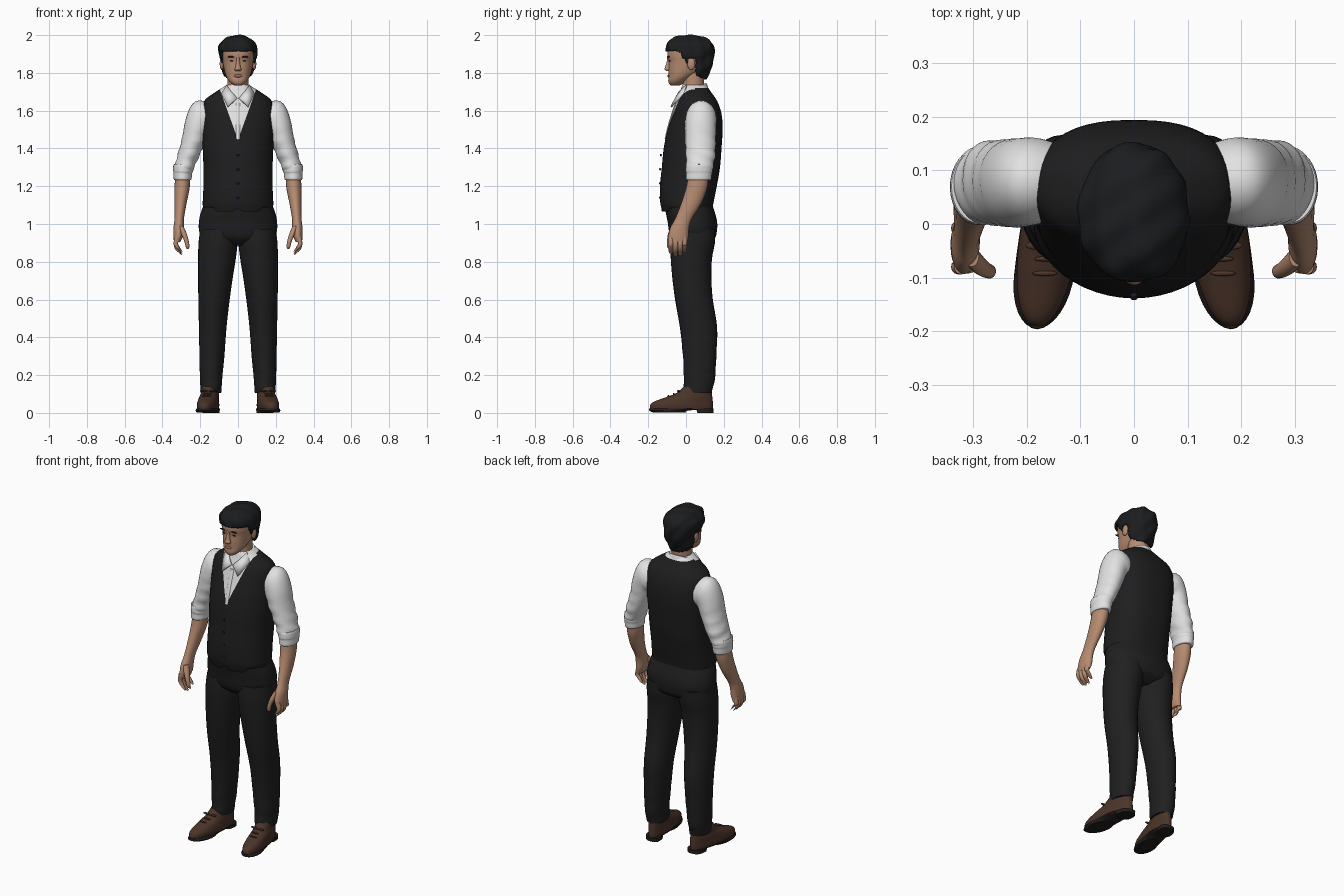
import bpy, bmesh
from math import sin, cos, pi, radians, copysign
from mathutils import Vector


def colour(name, r, g, b):
    m = bpy.data.materials.new(name)
    m.diffuse_color = (r, g, b, 1)
    return m


SKIN = colour("skin", 0.47, 0.26, 0.165)
LIP = colour("lips", 0.34, 0.15, 0.11)
HAIR = colour("black hair", 0.011, 0.012, 0.013)
SHIRT = colour("white shirt", 0.76, 0.76, 0.76)
VEST = colour("black vest", 0.013, 0.013, 0.014)
PANTS = colour("black trousers", 0.014, 0.014, 0.015)
SHOE = colour("brown leather", 0.07, 0.034, 0.022)
SOLE = colour("dark sole", 0.016, 0.014, 0.013)


def finish(bm, name, mats, mirror=False, thick=0):
    bmesh.ops.recalc_face_normals(bm, faces=bm.faces)
    me = bpy.data.meshes.new(name)
    bm.to_mesh(me)
    bm.free()
    ob = bpy.data.objects.new(name, me)
    bpy.context.collection.objects.link(ob)
    for m in mats:
        me.materials.append(m)
    if thick:
        s = ob.modifiers.new("thickness", 'SOLIDIFY')
        s.thickness, s.offset = thick, -1
    if mirror:
        ob.modifiers.new("mirror", 'MIRROR')
    return ob


def ring(z, y0, y1, rx, x=0, tilt=0):
    """Section given by its front and back y."""
    return (x, (y0 + y1) / 2, z, rx, (y1 - y0) / 2, tilt)


def spline(rows, sub):
    """Smooth in-between sections (Catmull-Rom)."""
    out, n = [], len(rows)
    for i in range(n - 1):
        a, b, c, d = rows[max(i - 1, 0)], rows[i], rows[i + 1], rows[min(i + 2, n - 1)]
        for k in range(sub):
            t = k / sub
            out.append([0.5 * (2 * q + (r - p) * t + (2 * p - 5 * q + 4 * r - s) * t * t
                               + (3 * q - p - 3 * r + s) * t ** 3)
                        for p, q, r, s in zip(a, b, c, d)])
    return out + [list(rows[-1])]


def loft_mesh(rows, seg=32, sub=4, back=2.0, front=2.0, warp=None):
    bm, rings = bmesh.new(), []
    for x, y, z, rx, ry, tilt in spline(rows, sub):
        t, loop = radians(tilt), []
        for i in range(seg):
            c, s = cos(2 * pi * i / seg), sin(2 * pi * i / seg)
            e = 2 / (back if s > 0 else front)
            u, v = copysign(abs(c) ** e, c) * rx, copysign(abs(s) ** e, s) * ry
            p = Vector((x + u * cos(t), y + v, z + u * sin(t)))
            loop.append(bm.verts.new(warp(p) if warp else p))
        rings.append(loop)
    for a, b in zip(rings, rings[1:]):
        for i in range(seg):
            j = (i + 1) % seg
            bm.faces.new((a[i], a[j], b[j], b[i]))
    bm.faces.new(rings[0])
    bm.faces.new(rings[-1])
    return bm


def loft(name, mat, rows, mirror=False, **kw):
    return finish(loft_mesh(rows, **kw), name, [mat], mirror)


def blob(name, mat, loc, size, mirror=False):
    bm = bmesh.new()
    bmesh.ops.create_uvsphere(bm, u_segments=16, v_segments=10, radius=1)
    bmesh.ops.scale(bm, vec=size, verts=bm.verts)
    bmesh.ops.translate(bm, vec=loc, verts=bm.verts)
    return finish(bm, name, [mat], mirror)


# Vest and shirt front: one torso, cut along the neckline V
bm = loft_mesh([ring(1.085, -.128, .142, .183), ring(1.11, -.136, .145, .187),
                ring(1.2, -.138, .163, .183), ring(1.3, -.128, .18, .183),
                ring(1.4, -.118, .188, .187), ring(1.5, -.098, .194, .19),
                ring(1.57, -.076, .19, .19), ring(1.62, -.06, .178, .187),
                ring(1.66, -.046, .16, .172), ring(1.695, -.032, .135, .125),
                ring(1.72, -.025, .118, .085), ring(1.735, -.02, .108, .062)],
               seg=48, back=2.5,
               warp=lambda p: p - Vector((0, 0, .02 if p.z < 1.09 and p.y < -.09 and abs(p.x) > .008 else 0)))
V_SLOPE, V_TIP = 0.36, 1.445
for s in (1, -1):
    bmesh.ops.bisect_plane(bm, geom=bm.verts[:] + bm.edges[:] + bm.faces[:],
                           plane_co=(0, 0, V_TIP), plane_no=(s, 0, -V_SLOPE))
for f in bm.faces:
    c = f.calc_center_median()
    in_v = c.y < .045 and abs(c.x) < V_SLOPE * (c.z - V_TIP)
    f.material_index = int(in_v or c.z > 1.722)
finish(bm, "vest_and_shirt_front", [VEST, SHIRT])
for i in range(4):
    blob("vest_button", VEST, (0, -.137 + .004 * max(0, i - 2), 1.14 + .075 * i), (.007, .005, .007))
loft("shirt_placket", SHIRT, [ring(1.45, -.113, -.105, .009), ring(1.53, -.094, -.085, .011),
                              ring(1.64, -.059, -.05, .011)], seg=12)

# Collar: sloping neck band and two folded wings
loft("collar_band", SHIRT, [ring(1.67, -.035, .12, .085), ring(1.70, -.03, .116, .077),
                            ring(1.726, -.022, .108, .067)],
     warp=lambda p: p + Vector((0, 0, .36 * (p.y - .05))))
bm = bmesh.new()
bm.faces.new([bm.verts.new(p) for p in ((.004, -.058, 1.668), (.035, -.04, 1.70), (.062, .0, 1.738),
                                        (.088, -.015, 1.69), (.055, -.082, 1.622))])
bmesh.ops.triangulate(bm, faces=bm.faces)
finish(bm, "collar_wing", [SHIRT], True, .008)

# Trousers
loft("trouser_seat", PANTS, [ring(.885, -.03, .10, .09), ring(.92, -.075, .15, .18), ring(.96, -.09, .163, .205),
                             ring(1.01, -.097, .165, .207), ring(1.06, -.107, .153, .197),
                             ring(1.11, -.115, .138, .178), ring(1.15, -.11, .135, .17)], seg=40, back=2.3)
loft("trouser_leg", PANTS, [ring(.105, -.008, .138, .054, .143), ring(.13, -.012, .143, .056, .143),
                            ring(.2, -.012, .155, .06, .142), ring(.3, -.016, .16, .066, .138),
                            ring(.45, -.032, .165, .073, .134), ring(.6, -.058, .142, .083, .127),
                            ring(.72, -.073, .134, .092, .119), ring(.82, -.081, .138, .1, .111),
                            ring(.9, -.085, .153, .103, .106), ring(.97, -.08, .155, .095, .105)],
     True, warp=lambda p: p + Vector((0, .003 * sin(p.z * 60 + p.x * 25) * max(0, 1 - p.z * 2.2), 0)))

# Sleeves with rolled cuffs; light cloth folds towards the elbow
loft("shirt_sleeve", SHIRT, [(.13, .08, 1.56, .08, .065, 80), (.18, .08, 1.565, .096, .08, 63),
                             (.213, .077, 1.525, .074, .083, 35), (.233, .076, 1.45, .063, .081, 14),
                             (.26, .077, 1.37, .057, .078, 6), (.281, .073, 1.31, .053, .072, 3),
                             (.288, .07, 1.28, .046, .066, 0)], True,
     warp=lambda p: p + Vector((.003, .003, 0)) * sin(p.z * 95 + p.y * 30) * min(1, max(0, (1.56 - p.z) * 5)))
loft("rolled_cuff", SHIRT, [(.288, .07, 1.312, .045, .062, 4), (.289, .07, 1.31, .053, .07, 4),
                            (.291, .069, 1.28, .052, .071, 3), (.292, .069, 1.268, .049, .068, 2),
                            (.293, .067, 1.238, .047, .067, 0), (.293, .067, 1.232, .04, .058, 0)], True)

# Forearms and hands
loft("forearm", SKIN, [(.293, .065, 1.25, .04, .054, 0), (.296, .056, 1.19, .04, .056, 0),
                       (.304, .028, 1.11, .032, .053, 0), (.311, -.012, 1.03, .025, .044, 0),
                       (.314, -.032, .985, .027, .049, 0), (.316, -.04, .94, .026, .053, 0),
                       (.322, -.042, .905, .017, .05, 0)], True, seg=24)
for i, (y, drop) in enumerate(((-.08, .012), (-.056, 0), (-.031, .003), (-.008, .02))):
    loft("finger", SKIN, [(.322, y, .935, .013, .014, 0), (.329, y, .895, .012, .0135, 0),
                          (.320, y, .862 + drop, .012, .0125, 15), (.303, y, .84 + drop, .011, .011, 40),
                          (.295, y, .834 + drop, .004, .004, 50)], True, seg=12)
loft("thumb", SKIN, [(.303, -.06, .99, .014, .02, 0), (.287, -.078, .95, .015, .017, 0),
                     (.273, -.087, .91, .012, .014, 0), (.267, -.088, .88, .01, .012, 0),
                     (.268, -.086, .868, .004, .005, 0)], True, seg=14)

# Neck, head and face
loft("neck", SKIN, [ring(1.655, -.048, .09, .05), ring(1.69, -.03, .095, .057), ring(1.74, -.018, .095, .056),
                    ring(1.81, -.03, .1, .055)])
loft("head", SKIN, [ring(1.733, -.08, -.035, .018), ring(1.743, -.09, -.015, .034), ring(1.76, -.094, .01, .05),
                    ring(1.785, -.092, .05, .064), ring(1.82, -.093, .10, .074), ring(1.86, -.092, .125, .081),
                    ring(1.895, -.099, .135, .084), ring(1.94, -.088, .125, .08), ring(1.975, -.04, .08, .04)],
     front=2.2)
loft("nose", SKIN, [ring(1.89, -.1, -.085, .008), ring(1.865, -.101, -.08, .009), ring(1.835, -.109, -.08, .013),
                    ring(1.82, -.114, -.08, .018), ring(1.81, -.104, -.08, .014)], seg=16)
blob("lips", LIP, (0, -.092, 1.784), (.024, .006, .008))
blob("eye", HAIR, (.033, -.0855, 1.863), (.011, .004, .004), True)
blob("eyebrow", HAIR, (.036, -.092, 1.885), (.021, .006, .004), True)
blob("ear", SKIN, (.086, .028, 1.848), (.011, .021, .033), True)


# Hair: wavy cap trimmed along the hairline
def wave(p):
    d = p - Vector((0, .02, 1.9))
    k = .022 * sin(p.x * 75 + p.z * 60) + .022 * sin(p.y * 80 - p.x * 50)
    return p + d * k


bm = loft_mesh([ring(1.76, .02, .1, .055), ring(1.8, -.02, .124, .077), ring(1.85, -.075, .145, .091),
                ring(1.9, -.104, .151, .1), ring(1.94, -.107, .148, .101), ring(1.967, -.095, .132, .086),
                ring(1.986, -.066, .102, .06), ring(1.996, -.03, .066, .03), ring(1.999, 0, .035, .008)],
               seg=72, sub=6, front=2.2, warp=wave)


def hairline(y):
    if y < -.035:
        return 1.912
    if y < .008:
        return 1.912 - (y + .035) * 1.6
    return 1.872 if y < .05 else 1.79 - (y - .05) * .45


bmesh.ops.delete(bm, geom=[f for f in bm.faces if f.calc_center_median().z < hairline(f.calc_center_median().y)],
                 context='FACES')
finish(bm, "hair", [HAIR], thick=.02)


# Shoes, toes turned slightly outwards
def toe_out(p):
    return p + Vector((-.13 * (p.y - .07), 0, 0))


loft("shoe_upper", SHOE, [ring(.018, -.19, .142, .053, .146), ring(.04, -.19, .143, .055, .146),
                          ring(.058, -.172, .142, .053, .146), ring(.08, -.115, .14, .05, .146),
                          ring(.1, -.06, .137, .046, .145), ring(.122, -.03, .134, .044, .144),
                          ring(.14, -.012, .125, .038, .144)], True, front=2.2, warp=toe_out)
loft("shoe_sole", SOLE, [ring(.002, -.175, .0, .05, .146), ring(.012, -.195, .01, .056, .146),
                         ring(.024, -.195, .144, .056, .146)], True, sub=2, warp=toe_out)
loft("shoe_heel", SOLE, [ring(0, .06, .145, .044, .146), ring(.022, .055, .146, .045, .146)],
     True, sub=1, back=2.4, front=4, warp=toe_out)
for i in range(3):
    blob("shoelace", SHOE, (.166 - .004 * i, -.092 + .027 * i, .089 + .011 * i), (.024, .005, .005), True)
for s in (1, -1):
    blob("lace_bow", SHOE, (.158 + .024 * s, -.04, .116), (.02, .008, .005), True)

bpy.ops.object.select_all(action='SELECT')
bpy.context.view_layer.objects.active = bpy.context.selected_objects[0]
bpy.ops.object.shade_smooth_by_angle(angle=radians(45))
